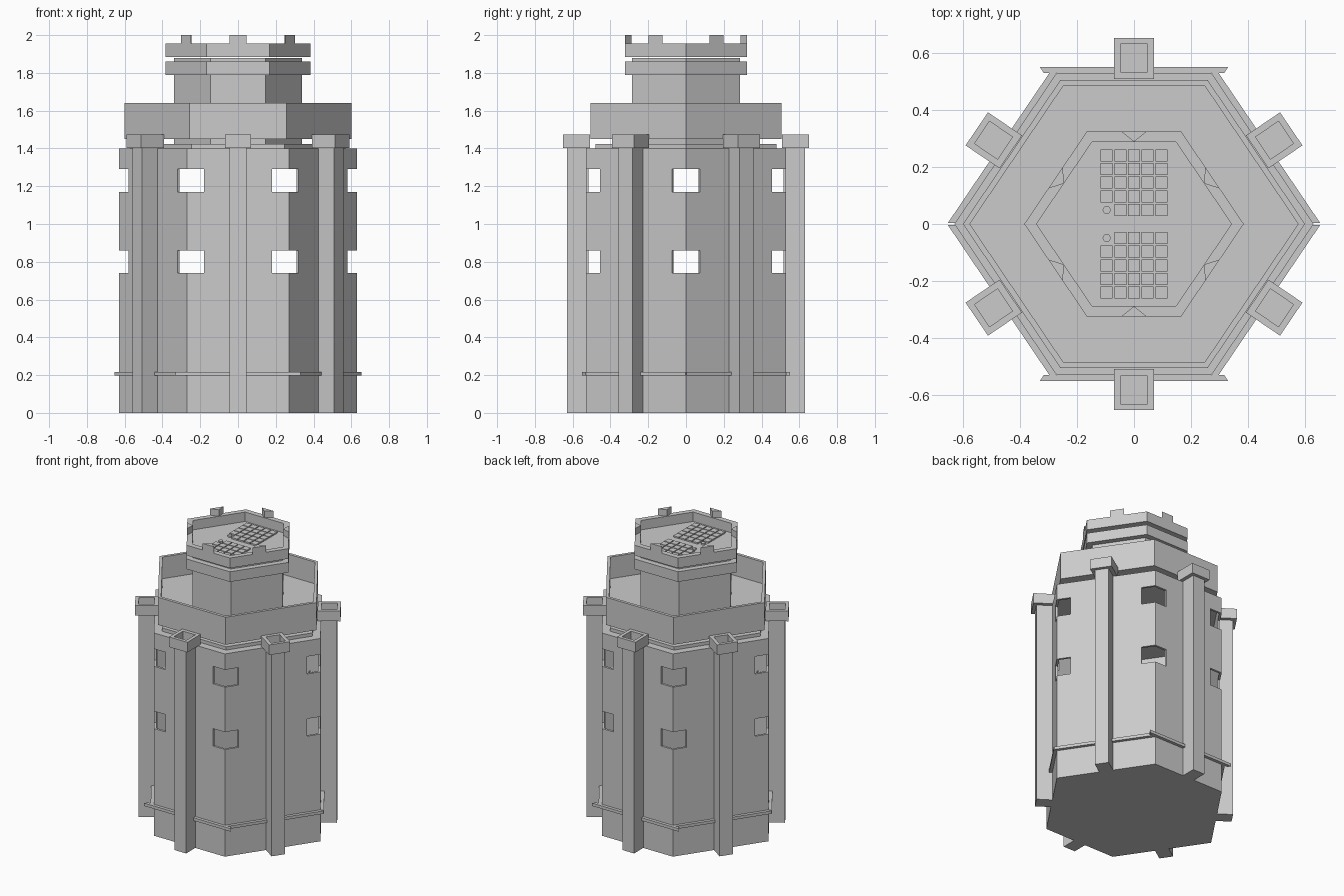
import bpy, bmesh
from mathutils import Vector, Matrix

if bpy.data.objects.get("Cube"):
    bpy.data.objects.remove(bpy.data.objects["Cube"])

stone = bpy.data.materials.new("pale_grey_stone")
stone.use_nodes = True
GREY = (0.6, 0.6, 0.6, 1)
stone.diffuse_color = GREY
stone.node_tree.nodes["Principled BSDF"].inputs["Base Color"].default_value = GREY


def finish(name, bm, recalc=True):
    if recalc:
        bmesh.ops.recalc_face_normals(bm, faces=bm.faces)
    mesh = bpy.data.meshes.new(name)
    bm.to_mesh(mesh)
    bm.free()
    mesh.materials.append(stone)
    obj = bpy.data.objects.new(name, mesh)
    bpy.context.collection.objects.link(obj)
    return obj


def hexagon(r):
    """Stretched hexagon with points on the x axis, counter-clockwise."""
    x, y = 0.43 * r, 0.842 * r
    return [Vector(p) for p in ((r, 0), (x, y), (-x, y), (-r, 0), (-x, -y), (x, -y))]


def loft(bm, loops):
    """Join (outline, height) loops and cap both ends."""
    rings = [[bm.verts.new((p.x, p.y, z)) for p in outline] for outline, z in loops]
    n = len(rings[0])
    for a, b in zip(rings, rings[1:]):
        for i in range(n):
            j = (i + 1) % n
            bm.faces.new((a[i], a[j], b[j], b[i]))
    bm.faces.new(rings[0][::-1])
    bm.faces.new(rings[-1])


def hex_part(name, *levels):
    bm = bmesh.new()
    loft(bm, [(hexagon(r), z) for r, z in levels])
    return finish(name, bm)


def rect(x0, x1, y0, y1):
    return [Vector(p) for p in ((x0, y0), (x1, y0), (x1, y1), (x0, y1))]


def sides(r):
    """Middle, along and outward directions for each side of a hexagon."""
    pts = hexagon(r)
    for a, b in zip(pts, pts[1:] + pts[:1]):
        along = (b - a).normalized()
        yield (a + b) / 2, along, Vector((along.y, -along.x))


def placed(outline, mid, along, out):
    return [mid + along * p.x + out * p.y for p in outline]


# Hollow main wall with two rows of windows wrapped around the corners
bm = bmesh.new()
corners = hexagon(0.63)
path = []
for i, v in enumerate(corners):
    to_prev = (corners[i - 1] - v).normalized()
    to_next = (corners[(i + 1) % 6] - v).normalized()
    path += [v + 0.09 * to_prev, v, v + 0.09 * to_next]
heights = (0, 0.74, 0.86, 1.17, 1.29, 1.4)
grid = [[bm.verts.new((p.x, p.y, z)) for p in path] for z in heights]
for row in range(5):
    for i in range(18):
        if row in (1, 3) and i % 3 < 2:
            continue
        j = (i + 1) % 18
        bm.faces.new((grid[row][i], grid[row][j], grid[row + 1][j], grid[row + 1][i]))
bmesh.ops.dissolve_limit(bm, angle_limit=0.01, verts=bm.verts, edges=bm.edges)
wall = finish("main_wall", bm, recalc=False)
solid = wall.modifiers.new("thickness", "SOLIDIFY")
solid.thickness = 0.015
solid.offset = -1
solid.use_even_offset = True

# Floor, ceiling and base band of the main body
hex_part("ground_floor", (0.613, 0), (0.613, 0.015))
hex_part("main_ceiling", (0.613, 1.385), (0.613, 1.4))
hex_part("base_band", (0.655, 0.197), (0.655, 0.217), (0.625, 0.217), (0.625, 0.197), (0.655, 0.197))
bpy.data.objects.remove(bpy.data.objects["base_band"])
bm = bmesh.new()
for mid, along, out in sides(0.63):
    half = 0.317
    strip = [mid + along * s * (half + d) + out * d
             for s, d in ((-1, 0), (1, 0), (1, 0.0), (-1, 0.0))]
    strip[2] = mid + along * (half + 0.014) + out * 0.021
    strip[3] = mid - along * (half + 0.014) + out * 0.021
    loft(bm, [(strip, 0.197), (strip, 0.217)])
finish("base_band", bm)

# Stacked slab, lower parapet and tower
hex_part("upper_slab", (0.57, 1.4), (0.57, 1.423))
hex_part("lower_parapet", (0.6, 1.45), (0.6, 1.64), (0.576, 1.64), (0.576, 1.49))
hex_part("tower", (0.34, 1.423), (0.34, 1.88))
hex_part("tower_band", (0.385, 1.79), (0.385, 1.86))
hex_part("tower_parapet", (0.385, 1.885), (0.385, 1.955), (0.342, 1.955), (0.342, 1.89))

# Wedge-shaped merlons in the middle of each tower side
bm = bmesh.new()
wedge = [Vector(p) for p in ((-0.045, 0), (0.045, 0), (0, -0.036))]
for frame in sides(0.385):
    outline = placed(wedge, *frame)
    loft(bm, [(outline, 1.955), (outline, 2.0)])
finish("merlons", bm)

# Square buttresses with open cup caps
for n, frame in enumerate(sides(0.63)):
    bm = bmesh.new()
    post = placed(rect(-0.045, 0.045, -0.005, 0.1), *frame)
    loft(bm, [(post, 0), (post, 1.41)])
    finish(f"buttress_{n + 1}", bm)
    bm = bmesh.new()
    cap = placed(rect(-0.07, 0.07, -0.022, 0.122), *frame)
    cup = placed(rect(-0.047, 0.047, 0.002, 0.1), *frame)
    loft(bm, [(cap, 1.403), (cap, 1.473), (cup, 1.473), (cup, 1.415)])
    finish(f"buttress_cap_{n + 1}", bm)

# Two tiled hatches on the tower roof, each with a small knob in one cell
CELL = 0.048
for side, name in ((1, "back"), (-1, "front")):
    bm = bmesh.new()
    for i in range(5):
        for j in range(5):
            if i == 0 and j == 0:
                continue
            x, y = -0.096 + i * CELL, side * (0.049 + j * CELL)
            h = CELL / 2 - 0.003
            tile = rect(x - h, x + h, y - h, y + h)
            loft(bm, [(tile, 1.89), (tile, 1.9)])
    finish(f"{name}_hatch_tiles", bm)
    bm = bmesh.new()
    bmesh.ops.create_cone(bm, cap_ends=True, segments=12, radius1=0.014, radius2=0.014,
                          depth=0.012, matrix=Matrix.Translation((-0.096, side * 0.049, 1.895)))
    finish(f"{name}_hatch_knob", bm)
